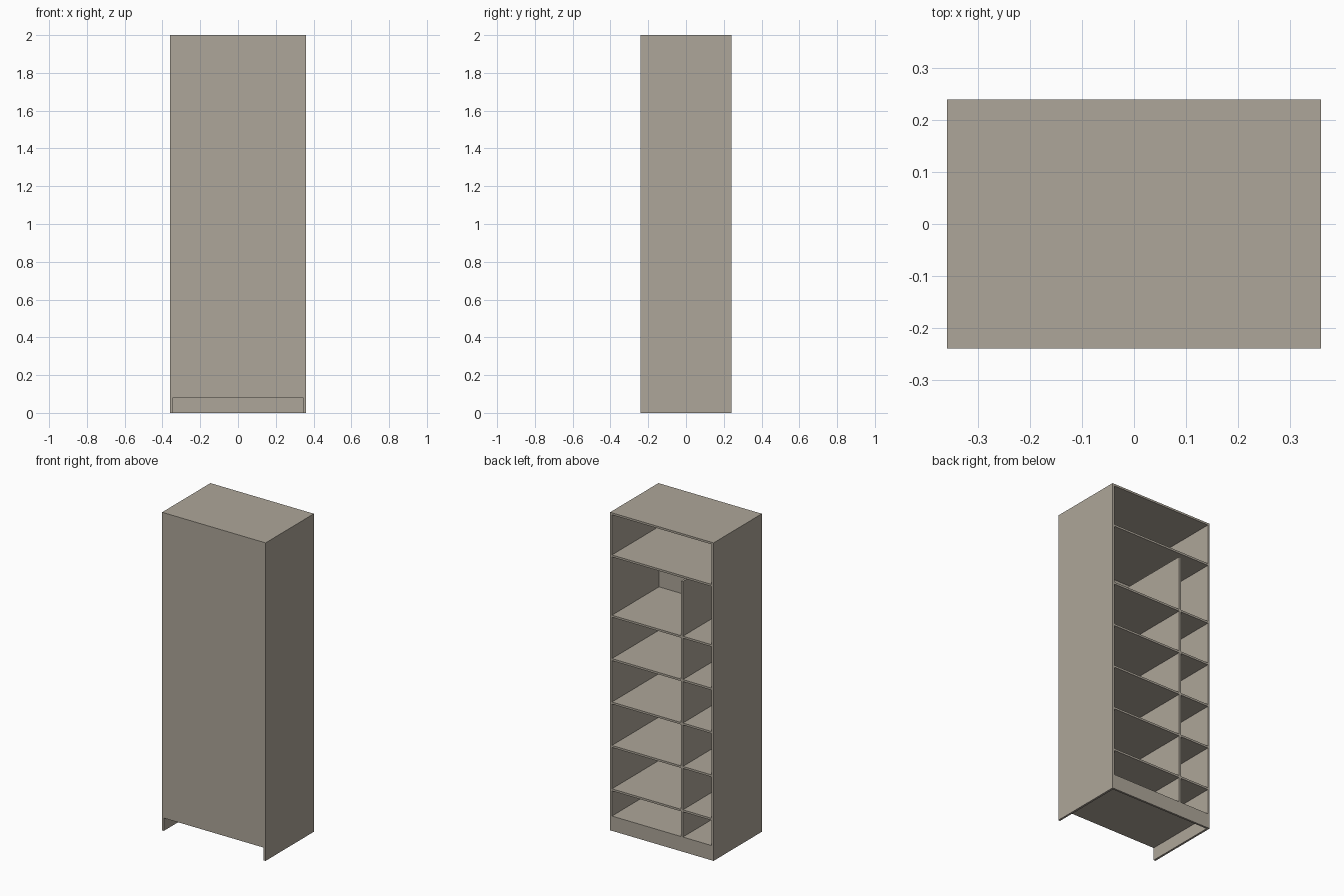
import bpy

if "Cube" in bpy.data.objects:
    bpy.data.objects.remove(bpy.data.objects["Cube"])

W, D, H = 0.72, 0.48, 2.0      # overall size
T = 0.0128                     # board thickness
KICK = 0.08                    # height of the toe space
XI, YI = W / 2 - T, D / 2 - T  # inner half width, inner front

mat = bpy.data.materials.new("warm_grey_board")
mat.diffuse_color = (0.423, 0.381, 0.319, 1.0)
mat.use_nodes = True
mat.node_tree.nodes["Principled BSDF"].inputs["Base Color"].default_value = mat.diffuse_color


def box(name, x0, x1, y0, y1, z0, z1):
    """Axis-aligned box between two corners."""
    bpy.ops.mesh.primitive_cube_add(size=1)
    ob = bpy.context.object
    ob.name = name
    ob.scale = (x1 - x0, y1 - y0, z1 - z0)
    ob.location = ((x0 + x1) / 2, (y0 + y1) / 2, (z0 + z1) / 2)
    bpy.ops.object.transform_apply(location=True, rotation=False, scale=True)
    ob.data.materials.append(mat)
    return ob


def cut(target, cutter):
    """Subtract the cutter from the target and remove it."""
    mod = target.modifiers.new("cut", 'BOOLEAN')
    mod.operation = 'DIFFERENCE'
    mod.solver = 'EXACT'
    mod.object = cutter
    cutter.hide_render = True
    bpy.context.view_layer.objects.active = target
    bpy.ops.object.modifier_apply(modifier=mod.name)
    bpy.data.objects.remove(cutter)


# Carcass: closed front, open rear, toe space under the front
carcass = box("carcass", -W / 2, W / 2, -D / 2, D / 2, 0, H)
cut(carcass, box("cavity_cutter", -XI, XI, -YI, 0.4, KICK + T, H - T))
cut(carcass, box("toe_space_cutter", -XI, XI, -0.4, YI, -0.1, KICK))

# Full-width top shelf
box("top_shelf", -XI, XI, -YI, D / 2, 1.735 - T, 1.735)

# Upright divider, stopping just short of the top shelf
DX = -0.14
box("divider", DX - T / 2, DX + T / 2, -YI, D / 2, KICK + T, 1.70)

# Evenly spaced shelves in the wide and narrow bays
for i in range(5):
    z = 0.264 + i * 0.273
    box(f"wide_shelf_{i + 1}", DX + T / 2, XI, -YI, D / 2, z - T, z)
    box(f"narrow_shelf_{i + 1}", -XI, DX - T / 2, -YI, D / 2, z - T, z)
